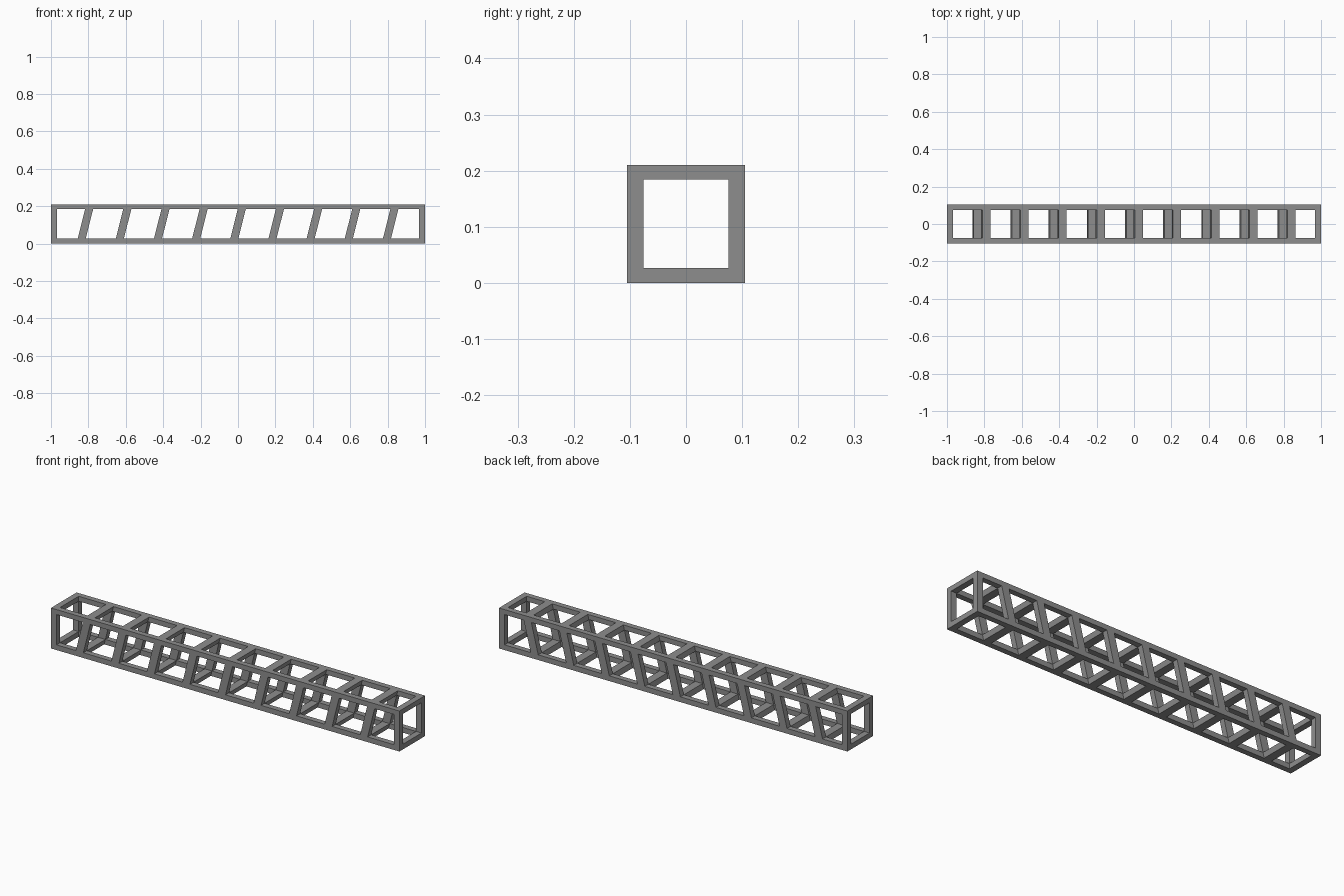
import bpy
import bmesh

cube = bpy.data.objects.get("Cube")
if cube:
    bpy.data.objects.remove(cube, do_unlink=True)

HALF_LEN = 1.0
SIZE = 0.21             # outer height and depth
HALF = SIZE / 2
Y_IN = 0.076            # inner half depth
Z_LOW, Z_HIGH = 0.027, 0.184
X_IN = 0.968            # inner side of the end frames
BARS = 9
PITCH = 0.204
BAR_HALF = 0.0215
SLOPE = 0.253           # lean of the braces, x per z
OVER = 0.05             # cutter overshoot

steel = bpy.data.materials.new("steel_grey")
steel.use_nodes = True
colour = (0.27, 0.27, 0.27, 1)
steel.diffuse_color = colour
bsdf = next(n for n in steel.node_tree.nodes if n.type == 'BSDF_PRINCIPLED')
bsdf.inputs["Base Color"].default_value = colour
bsdf.inputs["Roughness"].default_value = 0.7


def add_block(bm, left, right, y, z0, z1):
    """Block whose left and right sides are functions x(z)."""
    rings = []
    for z in (z0, z1):
        a, b = left(z), right(z)
        rings.append([bm.verts.new((px, py, z))
                      for px, py in ((a, -y), (b, -y), (b, y), (a, y))])
    low, high = rings
    bm.faces.new(low[::-1])
    bm.faces.new(high)
    for i in range(4):
        j = (i + 1) % 4
        bm.faces.new((low[i], low[j], high[j], high[i]))


def make_object(name, blocks):
    bm = bmesh.new()
    for block in blocks:
        add_block(bm, *block)
    mesh = bpy.data.meshes.new(name)
    bm.to_mesh(mesh)
    bm.free()
    obj = bpy.data.objects.new(name, mesh)
    bpy.context.scene.collection.objects.link(obj)
    return obj


def upright(x):
    return lambda z: x


def leaning(x):
    return lambda z: x + SLOPE * (z - HALF)


# Bays between the end frames and the leaning braces
bays = []
left = upright(-X_IN)
for i in range(BARS):
    centre = (i - (BARS - 1) / 2) * PITCH
    bays.append((left, leaning(centre - BAR_HALF)))
    left = leaning(centre + BAR_HALF)
bays.append((left, upright(X_IN)))

# Solid beam, hollowed along its length and opened in each bay
beam = make_object("truss_beam", [(upright(-HALF_LEN), upright(HALF_LEN), HALF, 0, SIZE)])
beam.data.materials.append(steel)
end = HALF_LEN + OVER
cutters = [
    make_object("tunnel_cutter", [(upright(-end), upright(end), Y_IN, Z_LOW, Z_HIGH)]),
    make_object("side_opening_cutter",
                [(a, b, HALF + OVER, Z_LOW, Z_HIGH) for a, b in bays]),
    make_object("top_opening_cutter",
                [(a, b, Y_IN, -OVER, SIZE + OVER) for a, b in bays]),
]
for cutter in cutters:
    cutter.hide_render = True
    cutter.data.materials.append(steel)
    mod = beam.modifiers.new(cutter.name, 'BOOLEAN')
    mod.operation = 'DIFFERENCE'
    mod.solver = 'EXACT'
    mod.object = cutter

# Bake the cuts and drop the cutters
graph = bpy.context.evaluated_depsgraph_get()
baked = bpy.data.meshes.new_from_object(beam.evaluated_get(graph))
beam.modifiers.clear()
beam.data = baked
baked.name = "truss_beam"
for cutter in cutters:
    bpy.data.objects.remove(cutter, do_unlink=True)
